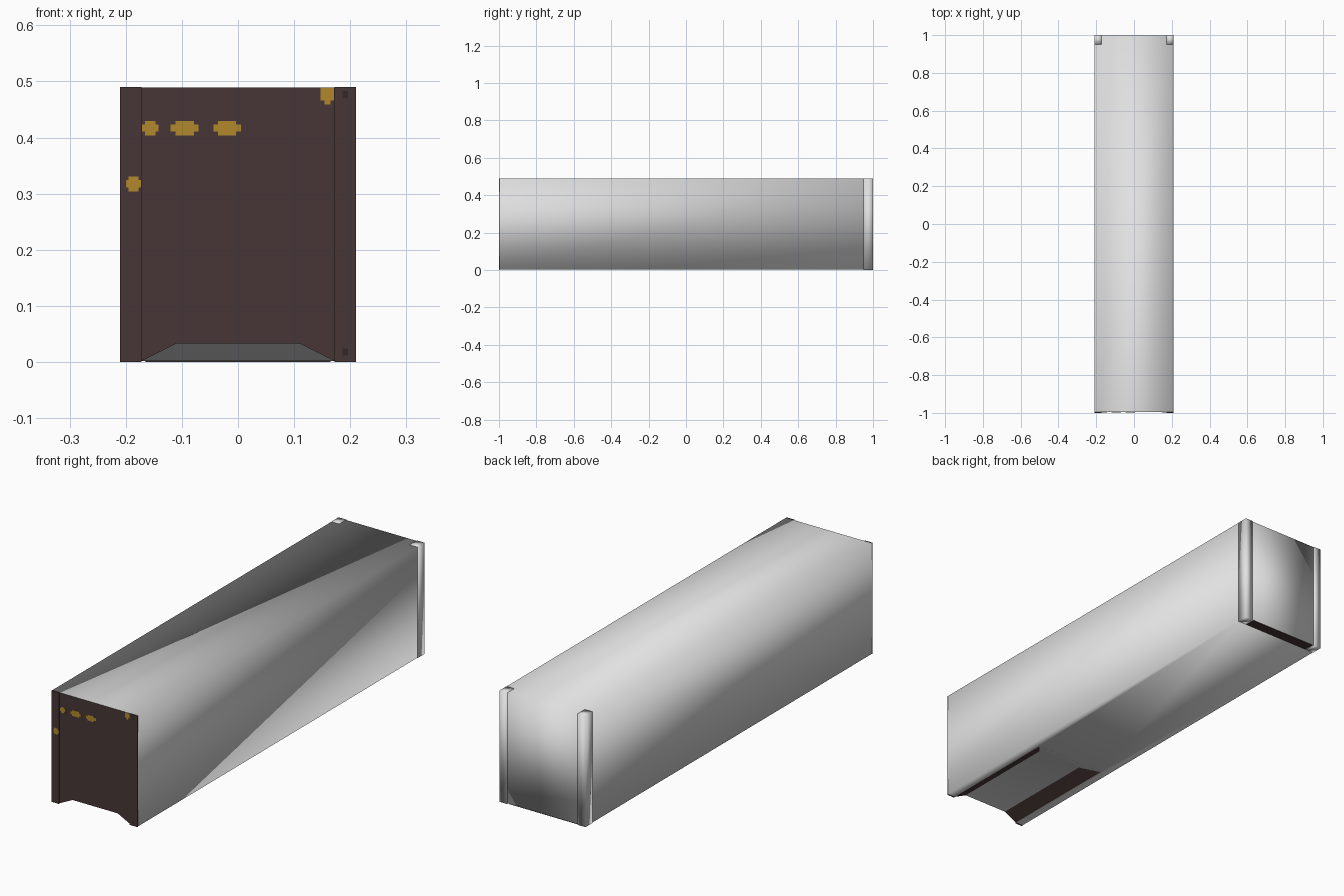
import bpy, bmesh

if "Cube" in bpy.data.objects:
    bpy.data.objects.remove(bpy.data.objects["Cube"])

def mat(name, rgb):
    m = bpy.data.materials.new(name)
    m.diffuse_color = (*rgb, 1)
    m.use_nodes = True
    m.node_tree.nodes["Principled BSDF"].inputs["Base Color"].default_value = m.diffuse_color
    return m

GREY = mat("pale grey", (0.75, 0.75, 0.75))
BROWN = mat("dark brown", (0.064, 0.037, 0.037))
DARK = mat("deep brown", (0.035, 0.02, 0.02))
GOLD = mat("ochre yellow", (0.44, 0.25, 0.026))

W, H, B = 0.2095, 0.4895, 0.002      # half width, height, floor level
F, R = -0.996, 0.997                 # front and rear panel planes
TX, TI, TZ = 0.172, 0.11, 0.033      # tunnel half widths and height
TY, TE = -0.50, -0.43                # tunnel ceiling end, ramp end

def add_mesh(name, verts, faces, mats, smooth=None, index=None):
    me = bpy.data.meshes.new(name)
    bm = bmesh.new()
    vs = [bm.verts.new(v) for v in verts]
    for i, f in enumerate(faces):
        face = bm.faces.new([vs[k] for k in f])
        face.smooth = bool(smooth and smooth[i])
        face.material_index = index[i] if index else 0
    bmesh.ops.recalc_face_normals(bm, faces=bm.faces)
    bm.to_mesh(me)
    bm.free()
    for m in mats:
        me.materials.append(m)
    ob = bpy.data.objects.new(name, me)
    bpy.context.collection.objects.link(ob)
    return ob

def box(name, x, y, z, m, smooth=False):
    verts = [(a, b, c) for a in x for b in y for c in z]
    faces = [(0, 1, 3, 2), (4, 6, 7, 5), (0, 4, 5, 1),
             (2, 3, 7, 6), (0, 2, 6, 4), (1, 5, 7, 3)]
    return add_mesh(name, verts, faces, [m], [smooth] * 6)

def plate(name, outline, y0, y1, m):
    n = len(outline)
    verts = [(x, y, z) for y in (y0, y1) for x, z in outline]
    faces = [tuple(range(n)), tuple(range(2 * n - 1, n - 1, -1))]
    faces += [(i, (i + 1) % n, n + (i + 1) % n, n + i) for i in range(n)]
    return add_mesh(name, verts, faces, [m])

# Main shell with the tapered tunnel under its front end
verts = [(-W, F, B), (-TX, F, B), (-TI, F, TZ), (TI, F, TZ), (TX, F, B), (W, F, B),
         (W, F, H), (-W, F, H),
         (-W, R, B), (W, R, B), (W, R, H), (-W, R, H),
         (-TI, TY, TZ), (TI, TY, TZ), (-TX, TE, B), (TX, TE, B)]
faces = [(0, 1, 2, 3, 4, 5, 6, 7),       # front
         (1, 14, 12, 2), (4, 3, 13, 15), # tunnel sides
         (2, 12, 13, 3), (12, 14, 15, 13),  # tunnel ceiling and ramp
         (0, 7, 11, 8), (5, 9, 10, 6),   # long sides
         (7, 6, 10, 11), (8, 11, 10, 9), # roof and rear
         (0, 8, 9, 5, 4, 15, 14, 1)]     # floor
brown = [True] * 3 + [False] * 7
add_mesh("container_shell", verts, faces, [GREY, BROWN],
         [not b for b in brown], [int(b) for b in brown])

# Corner posts, front and rear
for side, s in (("left", -1), ("right", 1)):
    x = sorted((s * TX, s * 0.21))
    box("front_post_" + side, x, (-1.0, F), (0, 0.49), BROWN)
    box("rear_post_" + side, x, (0.95, 1.0), (0, 0.49), GREY, True)

# Rear sill underside
box("rear_sill", (-0.165, 0.165), (0.95, 0.996), (0, 0.004), BROWN)

# Lock holes in the front right corner
for i, z in enumerate((0.018, 0.477)):
    box(f"lock_hole_{i}", (0.186, 0.196), (-1.0005, -0.999),
        (z - 0.006, z + 0.006), DARK)

# Stepped yellow markings on the front
def marking(name, x0, x1, z0, z1, y):
    a, b = (x1 - x0) * 0.17, (z1 - z0) * 0.25
    pts = [(x0, z0 + b), (x0 + a, z0 + b), (x0 + a, z0), (x1 - a, z0),
           (x1 - a, z0 + b), (x1, z0 + b), (x1, z1 - b), (x1 - a, z1 - b),
           (x1 - a, z1), (x0 + a, z1), (x0 + a, z1 - b), (x0, z1 - b)]
    plate(name, pts, y, y + 0.002, GOLD)

marking("marking_a", -0.171, -0.142, 0.404, 0.430, F - 0.001)
marking("marking_b", -0.120, -0.070, 0.404, 0.430, F - 0.001)
marking("marking_c", -0.044, 0.005, 0.404, 0.430, F - 0.001)
marking("marking_post", -0.200, -0.173, 0.304, 0.331, -1.0008)
plate("marking_corner", [(0.147, 0.489), (0.147, 0.466), (0.154, 0.466),
      (0.154, 0.459), (0.165, 0.459), (0.165, 0.466), (0.171, 0.466),
      (0.171, 0.489)], F - 0.001, F + 0.001, GOLD)
